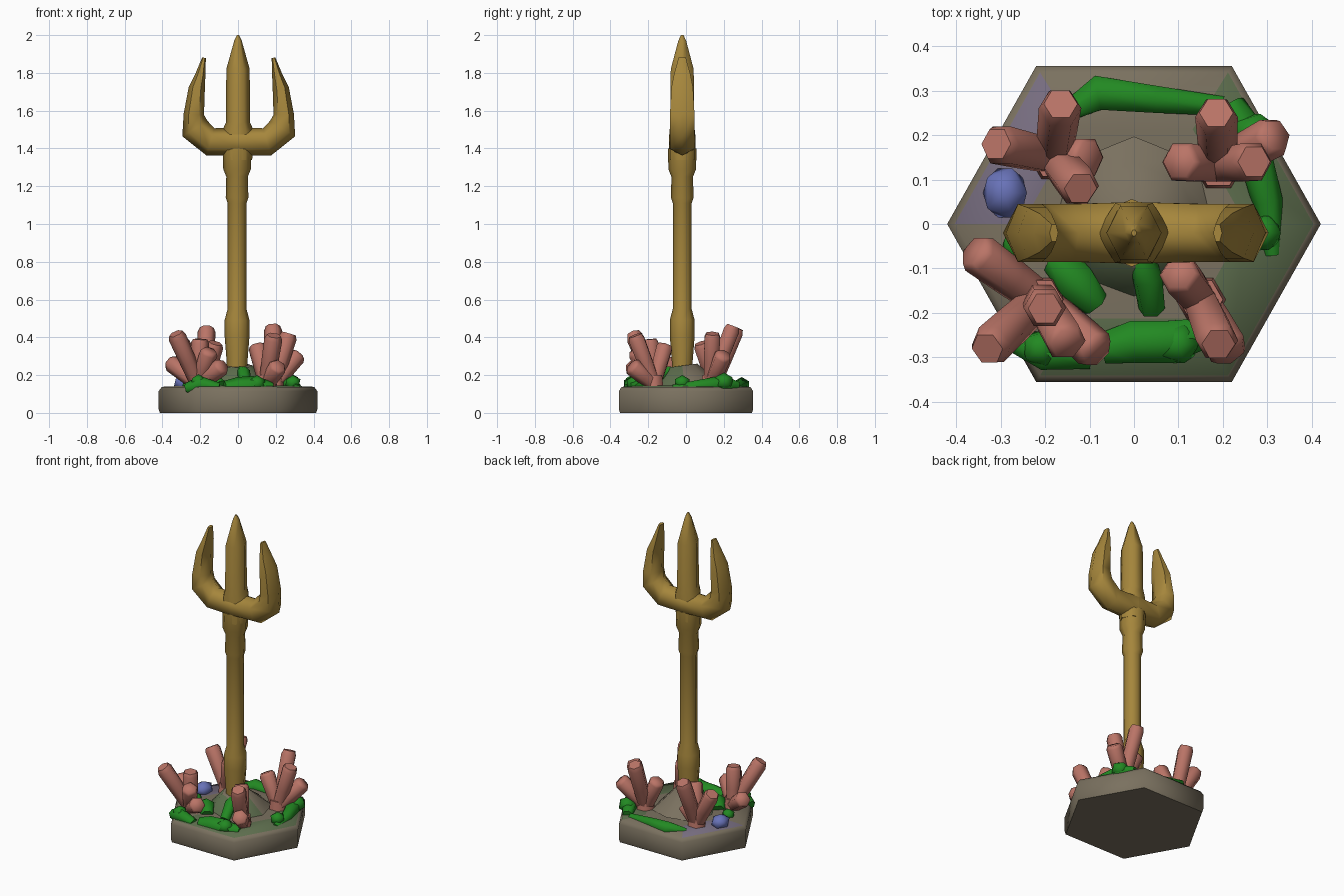
import bpy, bmesh, math
from mathutils import Vector

if "Cube" in bpy.data.objects:
    bpy.data.objects.remove(bpy.data.objects["Cube"])


def mat(name, rgb):
    m = bpy.data.materials.new(name)
    m.diffuse_color = (*rgb, 1)
    m.use_nodes = True
    m.node_tree.nodes["Principled BSDF"].inputs["Base Color"].default_value = m.diffuse_color
    return m


GOLD = mat("old gold", (0.38, 0.24, 0.045))
STONE = mat("grey brown stone", (0.195, 0.165, 0.115))
CORAL = mat("coral pink", (0.49, 0.175, 0.135))
GREEN = mat("weed green", (0.016, 0.25, 0.016))
BLUE = mat("shell blue", (0.14, 0.17, 0.48))
MAUVE = mat("mauve stone", (0.18, 0.15, 0.21))
MOSS = mat("mossy stone", (0.11, 0.155, 0.075))


def finish(bm, name, mats, angle=65):
    bmesh.ops.recalc_face_normals(bm, faces=bm.faces)
    me = bpy.data.meshes.new(name)
    bm.to_mesh(me)
    bm.free()
    for m in mats:
        me.materials.append(m)
    ob = bpy.data.objects.new(name, me)
    bpy.context.collection.objects.link(ob)
    bpy.ops.object.select_all(action='DESELECT')
    ob.select_set(True)
    bpy.context.view_layer.objects.active = ob
    bpy.ops.object.shade_smooth_by_angle(angle=math.radians(angle))
    return ob


def tube(bm, path, n=6):
    """Sweep an n-gon along (x, y, z, radius[, depth radius]) points."""
    pts = [Vector(p[:3]) for p in path]
    rings = []
    for i, p in enumerate(pts):
        t = (pts[min(i + 1, len(pts) - 1)] - pts[max(i - 1, 0)]).normalized()
        u = Vector((0, 1, 0)).cross(t).normalized()
        v = t.cross(u)
        r, d = path[i][3], path[i][-1]
        rings.append([bm.verts.new(p + r * math.cos(a) * u + d * math.sin(a) * v)
                      for a in (2 * math.pi * k / n for k in range(n))])
    for a, b in zip(rings, rings[1:]):
        for k in range(n):
            bm.faces.new((a[k], a[(k + 1) % n], b[(k + 1) % n], b[k]))
    bm.faces.new(rings[0])
    bm.faces.new(rings[-1])


# Hexagonal stone base: stacked rings, top sectors tinted by direction
HEX = [(0.42, 0), (0.22, 0.355), (-0.22, 0.355), (-0.42, 0), (-0.22, -0.355), (0.22, -0.355)]
bm = bmesh.new()
rings = [[bm.verts.new((x * s, y * s, z)) for x, y in HEX]
         for s, z in ((0.985, 0), (1, 0.02), (1, 0.115), (0.96, 0.138), (0.6, 0.145))]
for j, (a, b) in enumerate(zip(rings, rings[1:])):
    for k in range(6):
        f = bm.faces.new((a[k], a[(k + 1) % 6], b[(k + 1) % 6], b[k]))
        if j == 3:
            f.material_index = {0: 2, 2: 1, 4: 2, 5: 2}.get(k, 0)
bm.faces.new(rings[0])
bm.faces.new(rings[-1])
finish(bm, "base", [STONE, MAUVE, MOSS])

# Rock mound holding the shaft, mossy towards the front
bm = bmesh.new()
tube(bm, [(0, 0, 0.12, 0.20), (0, -0.01, 0.175, 0.15), (0, -0.02, 0.25, 0.08)], 8)
bm.normal_update()
for f in bm.faces:
    f.material_index = int(f.calc_center_median().y < -0.05)
finish(bm, "mound", [STONE, MOSS])

# Shaft with grip and collars
Y = -0.02
bm = bmesh.new()
tube(bm, [(-0.005, Y, z, r) for z, r in (
    (0.2, 0.053), (0.27, 0.055), (0.41, 0.066), (0.49, 0.066), (0.55, 0.05), (1.11, 0.05),
    (1.14, 0.06), (1.25, 0.057), (1.29, 0.073), (1.40, 0.076))], 8)
finish(bm, "shaft", [GOLD])

# Middle prong and the two curved side prongs
bm = bmesh.new()
tube(bm, [(0, Y, z, r, d) for z, r, d in (
    (1.34, 0.075, 0.075), (1.49, 0.085, 0.077), (1.54, 0.063, 0.074), (1.82, 0.062, 0.07),
    (1.97, 0.02, 0.024), (2.0, 0.006, 0.008))])
finish(bm, "middle_prong", [GOLD])
for side, name in ((-1, "left_prong"), (1, "right_prong")):
    bm = bmesh.new()
    tube(bm, [(side * x + 0.004, Y, z, r, d) for x, z, r, d in (
        (0, 1.435, 0.075, 0.08), (0.15, 1.435, 0.075, 0.075), (0.232, 1.505, 0.078, 0.075),
        (0.238, 1.58, 0.054, 0.075), (0.222, 1.72, 0.043, 0.066), (0.203, 1.79, 0.027, 0.05),
        (0.184, 1.88, 0.01, 0.022))])
    finish(bm, name, [GOLD])

# Branching corals: a root and the branch tips
corals = {
    "coral_front_left": ((-0.21, -0.17, 0.11), [(-0.33, -0.28, 0.42), (-0.15, -0.27, 0.33),
                         (-0.08, -0.29, 0.25), (-0.36, -0.06, 0.27), (-0.20, -0.19, 0.39)]),
    "coral_back_left": ((-0.18, 0.15, 0.11), [(-0.165, 0.27, 0.45), (-0.31, 0.18, 0.38),
                        (-0.12, 0.08, 0.37), (-0.10, 0.15, 0.25)]),
    "coral_back_right": ((0.19, 0.13, 0.11), [(0.185, 0.25, 0.46), (0.32, 0.20, 0.31),
                         (0.27, 0.14, 0.42), (0.10, 0.14, 0.34)]),
    "coral_front_right": ((0.15, -0.17, 0.11), [(0.19, -0.27, 0.41), (0.215, -0.29, 0.25),
                          (0.10, -0.11, 0.36)]),
}
for name, (root, tips) in corals.items():
    bm = bmesh.new()
    tube(bm, [(*root, 0.06), (root[0], root[1], root[2] + 0.09, 0.05)])
    r = Vector(root) + Vector((0, 0, 0.04))
    for tip in tips:
        d = Vector(tip)
        tube(bm, [(*r, 0.04), (*r.lerp(d, 0.45), 0.045), (*r.lerp(d, 0.92), 0.048), (*d, 0.038)])
    finish(bm, name, [CORAL])

# Weed strands lying around the rim and up the mound
strands = {
    "weed_back": [(-0.17, 0.24, 0.13, 0.02), (-0.08, 0.295, 0.145, 0.045),
                  (0.05, 0.28, 0.14, 0.035), (0.2, 0.265, 0.13, 0.025)],
    "weed_right": [(0.22, 0.27, 0.14, 0.03), (0.26, 0.2, 0.155, 0.045),
                   (0.30, 0.05, 0.14, 0.035), (0.31, -0.07, 0.13, 0.02)],
    "weed_front": [(-0.07, -0.28, 0.13, 0.04), (0.0, -0.265, 0.135, 0.055),
                   (0.08, -0.265, 0.14, 0.055), (0.18, -0.24, 0.13, 0.035)],
    "weed_left": [(-0.27, -0.26, 0.13, 0.03), (-0.20, -0.29, 0.15, 0.045), (-0.10, -0.30, 0.13, 0.03)],
    "weed_middle": [(0.02, -0.08, 0.22, 0.03), (0.03, -0.12, 0.215, 0.035), (0.04, -0.19, 0.15, 0.03)],
    "weed_mound": [(-0.17, -0.08, 0.14, 0.04), (-0.13, -0.13, 0.165, 0.05), (-0.09, -0.18, 0.14, 0.035)],
}
for name, path in strands.items():
    bm = bmesh.new()
    tube(bm, path)
    finish(bm, name, [GREEN])


def lump(name, loc, size, material):
    bm = bmesh.new()
    bmesh.ops.create_icosphere(bm, subdivisions=1, radius=1)
    for v in bm.verts:
        v.co = Vector(loc) + Vector(a * b for a, b in zip(v.co, size))
    finish(bm, name, [material])


# Weed clumps and the blue shell
for i, (x, y, z, s) in enumerate(((0.27, 0.2, 0.165, 0.055), (0.29, -0.02, 0.16, 0.045),
                                  (0.1, -0.27, 0.155, 0.05), (-0.21, -0.28, 0.165, 0.045),
                                  (-0.26, -0.05, 0.15, 0.04))):
    lump(f"weed_clump_{i + 1}", (x, y, z), (s, s, s * 0.9), GREEN)
lump("shell", (-0.29, 0.07, 0.16), (0.055, 0.065, 0.045), BLUE)
